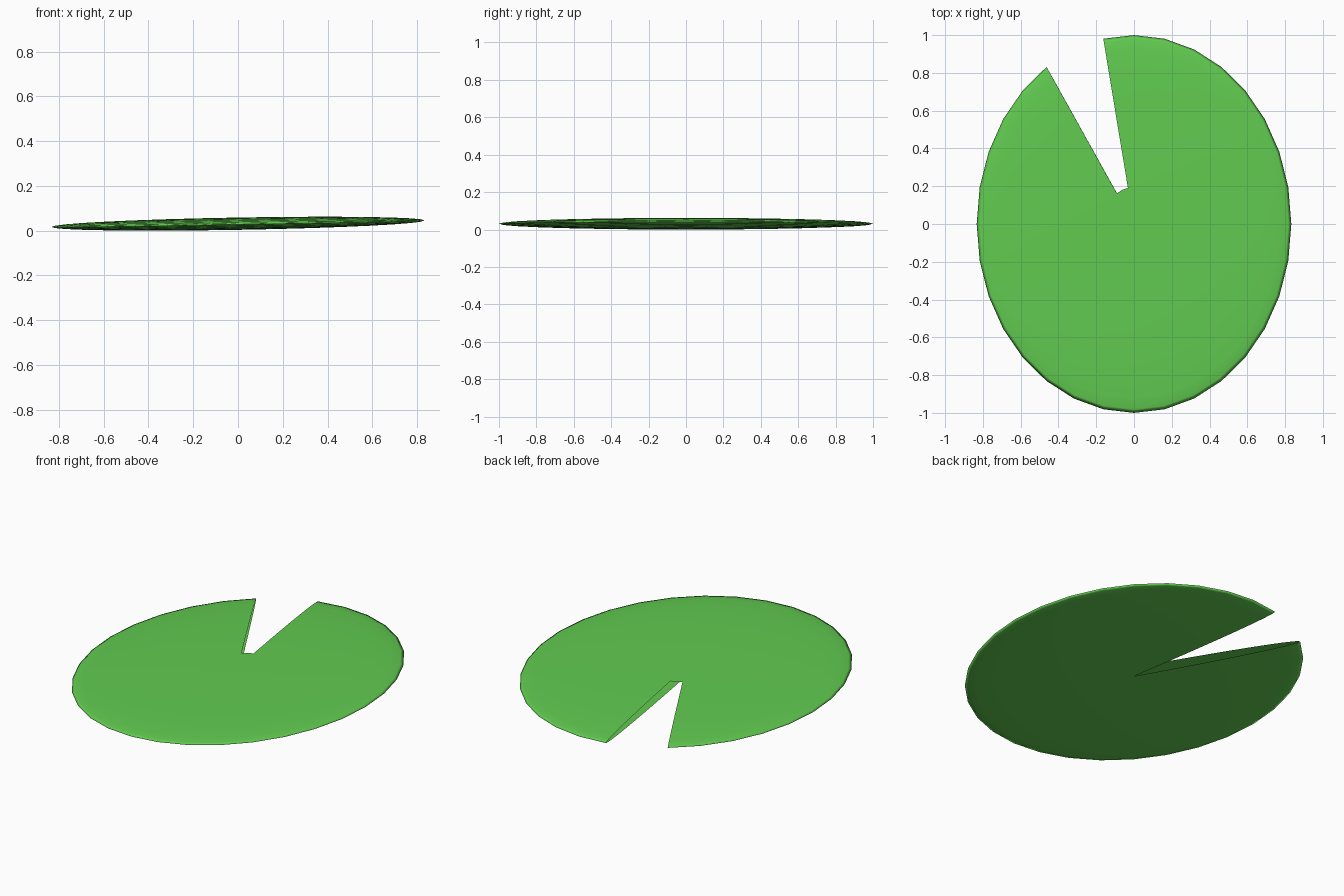
import bpy, bmesh, math
from mathutils import Matrix

if "Cube" in bpy.data.objects:
    bpy.data.objects.remove(bpy.data.objects["Cube"])

RX, RY, RZ = 0.833, 1.0, 0.0275      # pad half sizes
SEGMENTS, RINGS = 32, 16
TILT = math.radians(-1)              # +x edge slightly raised

bm = bmesh.new()
bmesh.ops.create_uvsphere(bm, u_segments=SEGMENTS, v_segments=RINGS, radius=1)

# Notch: two segments removed, leaving only the cap at the top pole
notch = []
for f in bm.faces:
    c = f.calc_center_median()
    turn = math.degrees(math.atan2(-c.x, c.y))   # angle left of +y
    top_cap = len(f.verts) == 3 and c.z > 0
    if 11.25 < turn < 33.75 and not top_cap:
        notch.append(f)
bmesh.ops.delete(bm, geom=notch, context='FACES')

# Flatten to an oval, tilt, and rest on the ground
bm.transform(Matrix.Rotation(TILT, 4, 'Y') @ Matrix.Diagonal((RX, RY, RZ, 1)))
low = min(v.co.z for v in bm.verts)
bm.transform(Matrix.Translation((0, 0, -low)))
for f in bm.faces:
    f.smooth = True

mesh = bpy.data.meshes.new("lily_pad")
bm.to_mesh(mesh)
bm.free()
pad = bpy.data.objects.new("lily_pad", mesh)
bpy.context.collection.objects.link(pad)

# Leaf green
green = bpy.data.materials.new("leaf_green")
green.diffuse_color = (0.12, 0.6, 0.08, 1)
green.use_nodes = True
green.node_tree.nodes["Principled BSDF"].inputs["Base Color"].default_value = green.diffuse_color
mesh.materials.append(green)
